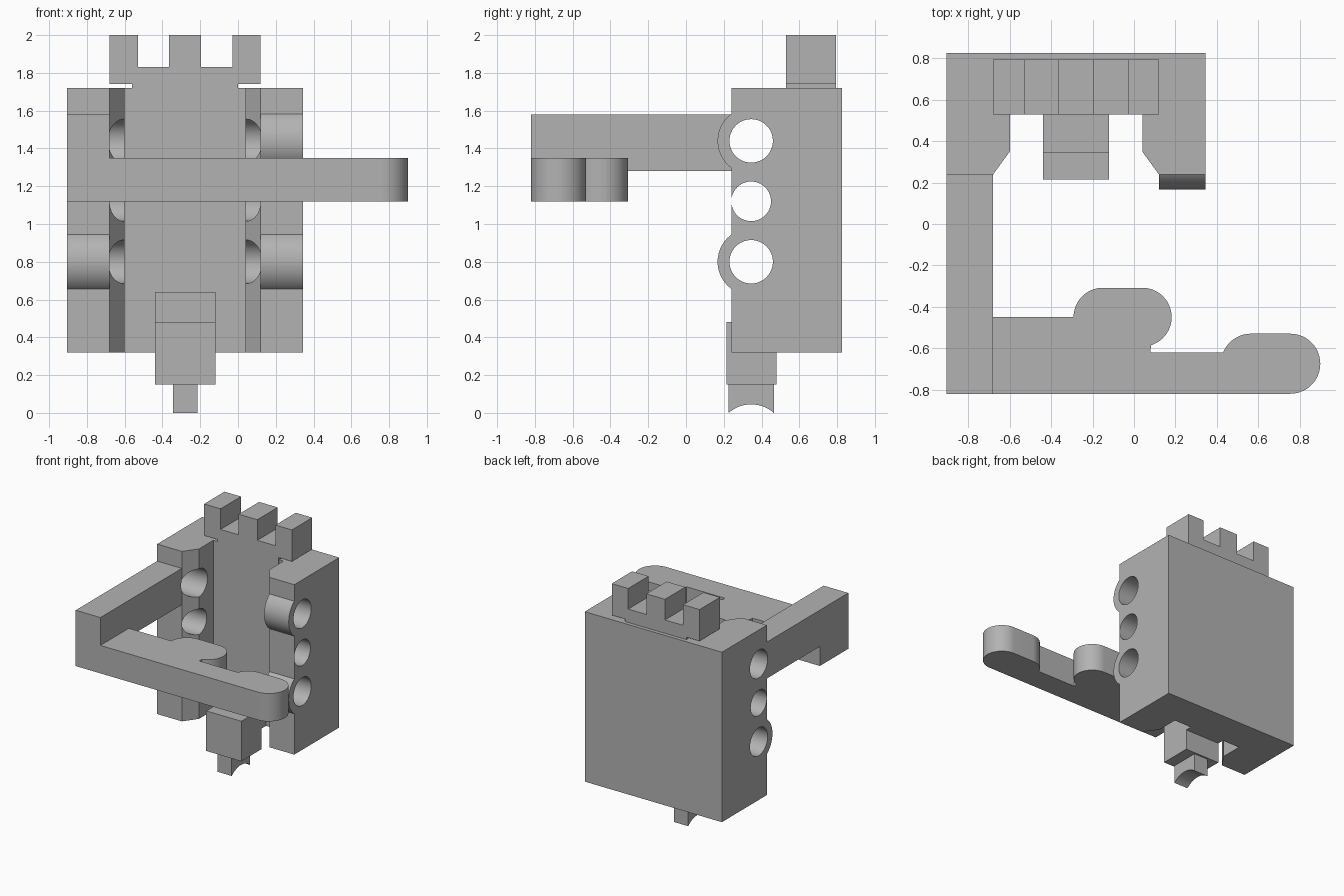
import bpy, math
from mathutils import Vector

if "Cube" in bpy.data.objects:
    bpy.data.objects.remove(bpy.data.objects["Cube"])

GREY = (0.45, 0.45, 0.45, 1)
grey = bpy.data.materials.new("plain grey")
grey.use_nodes = True
grey.diffuse_color = GREY
grey.node_tree.nodes["Principled BSDF"].inputs["Base Color"].default_value = GREY


def arc(cx, cy, r, start, end, n=24):
    """Points on an arc, angles in degrees."""
    angles = [math.radians(start + (end - start) * i / n) for i in range(n + 1)]
    return [(cx + r * math.cos(a), cy + r * math.sin(a)) for a in angles]


def prism(name, profile, axis, low, high):
    """Extrude a profile along an axis; the profile uses the other two axes in order."""
    def place(p, d):
        v = list(p)
        v.insert("xyz".index(axis), d)
        return Vector(v)
    n = len(profile)
    verts = [place(p, d) for d in (low, high) for p in profile]
    faces = [tuple(reversed(range(n))), tuple(range(n, 2 * n))]
    faces += [(i, (i + 1) % n, n + (i + 1) % n, n + i) for i in range(n)]
    mesh = bpy.data.meshes.new(name)
    mesh.from_pydata(verts, [], faces)
    mesh.materials.append(grey)
    ob = bpy.data.objects.new(name, mesh)
    bpy.context.collection.objects.link(ob)
    activate(ob)
    bpy.ops.object.mode_set(mode='EDIT')
    bpy.ops.mesh.select_all(action='SELECT')
    bpy.ops.mesh.normals_make_consistent(inside=False)
    bpy.ops.object.mode_set(mode='OBJECT')
    return ob


def activate(ob):
    bpy.ops.object.select_all(action='DESELECT')
    ob.select_set(True)
    bpy.context.view_layer.objects.active = ob


def box(name, x, y, z):
    return prism(name, [(x[0], y[0]), (x[1], y[0]), (x[1], y[1]), (x[0], y[1])], "z", *z)


def combine(ob, tool, operation):
    """Apply a boolean and discard the tool."""
    activate(ob)
    mod = ob.modifiers.new("boolean", 'BOOLEAN')
    mod.object, mod.operation, mod.solver = tool, operation, 'EXACT'
    bpy.ops.object.modifier_apply(modifier=mod.name)
    bpy.data.objects.remove(tool)


def circle(y, z, r):
    return arc(y, z, r, 0, 360, 48)[:-1]


# Housing: a U-shaped channel with chamfered front lips
left, right, mid = -0.905, 0.345, -0.28
back, front, wall = 0.825, 0.24, 0.535
half = [(0.32, wall), (0.32, 0.35), (0.40, front), (right - mid, front), (right - mid, back)]
outline = [(mid + x, y) for x, y in half] + [(mid - x, y) for x, y in reversed(half)]
housing = prism("housing", outline, "z", 0.32, 1.72)

# Rounded bosses around the pin holes
pin_y = 0.345
for x0, x1, z in ((0.12, right, 1.44), (0.12, right, 0.8), (left, -0.68, 0.8)):
    combine(housing, prism("boss", circle(pin_y, z, 0.178), "x", x0, x1), 'UNION')

# Pin holes through both cheeks
for z, r in ((1.44, 0.115), (1.12, 0.105), (0.8, 0.115)):
    combine(housing, prism("hole", circle(pin_y, z, r), "x", -1.2, 0.7), 'DIFFERENCE')

# Side arm reaching forward
side_arm = box("side_arm", (left, -0.68), (-0.82, front), (1.28, 1.58))
combine(side_arm, prism("hole", circle(pin_y, 1.44, 0.115), "x", -1.2, 0), 'DIFFERENCE')

# Cross bar with two rounded lobes
bar = [(left, -0.82)]
bar += arc(0.755, -0.675, 0.145, -90, 90)
bar += arc(0.565, -0.675, 0.145, 90, 158)
bar += [(0.08, -0.62)]
bar += arc(0.04, -0.45, 0.142, -73, 90)
bar += arc(-0.15, -0.45, 0.142, 90, 180)
bar += [(left, -0.45)]
cross_bar = prism("cross_bar", bar, "z", 1.12, 1.35)

# Notched key: a plate with three teeth on a narrower neck
key = [(-0.56, 1.36), (0, 1.36), (0, 1.74), (0.12, 1.74), (0.12, 2), (-0.03, 2),
       (-0.03, 1.83), (-0.195, 1.83), (-0.195, 2), (-0.365, 2), (-0.365, 1.83),
       (-0.53, 1.83), (-0.53, 2), (-0.68, 2), (-0.68, 1.74), (-0.56, 1.74)]
notched_key = prism("notched_key", key, "y", 0.53, 0.795)

# Stepped bracket hanging from the back wall
bracket = [(0.215, 0.15), (0.48, 0.15), (0.48, 0.32), (0.54, 0.32), (0.54, 0.64),
           (0.345, 0.64), (0.345, 0.48), (0.215, 0.48)]
lower_bracket = prism("lower_bracket", bracket, "x", -0.44, -0.12)

# Foot with a hollow curved underside
foot = prism("foot", [(0.465, 0.15), (0.225, 0.15)] + arc(pin_y, -0.137, 0.182, 131.2, 48.8),
             "x", -0.345, -0.215)

for ob in (housing, side_arm, cross_bar, notched_key, lower_bracket, foot):
    activate(ob)
    bpy.ops.object.shade_smooth_by_angle(angle=math.radians(30))
